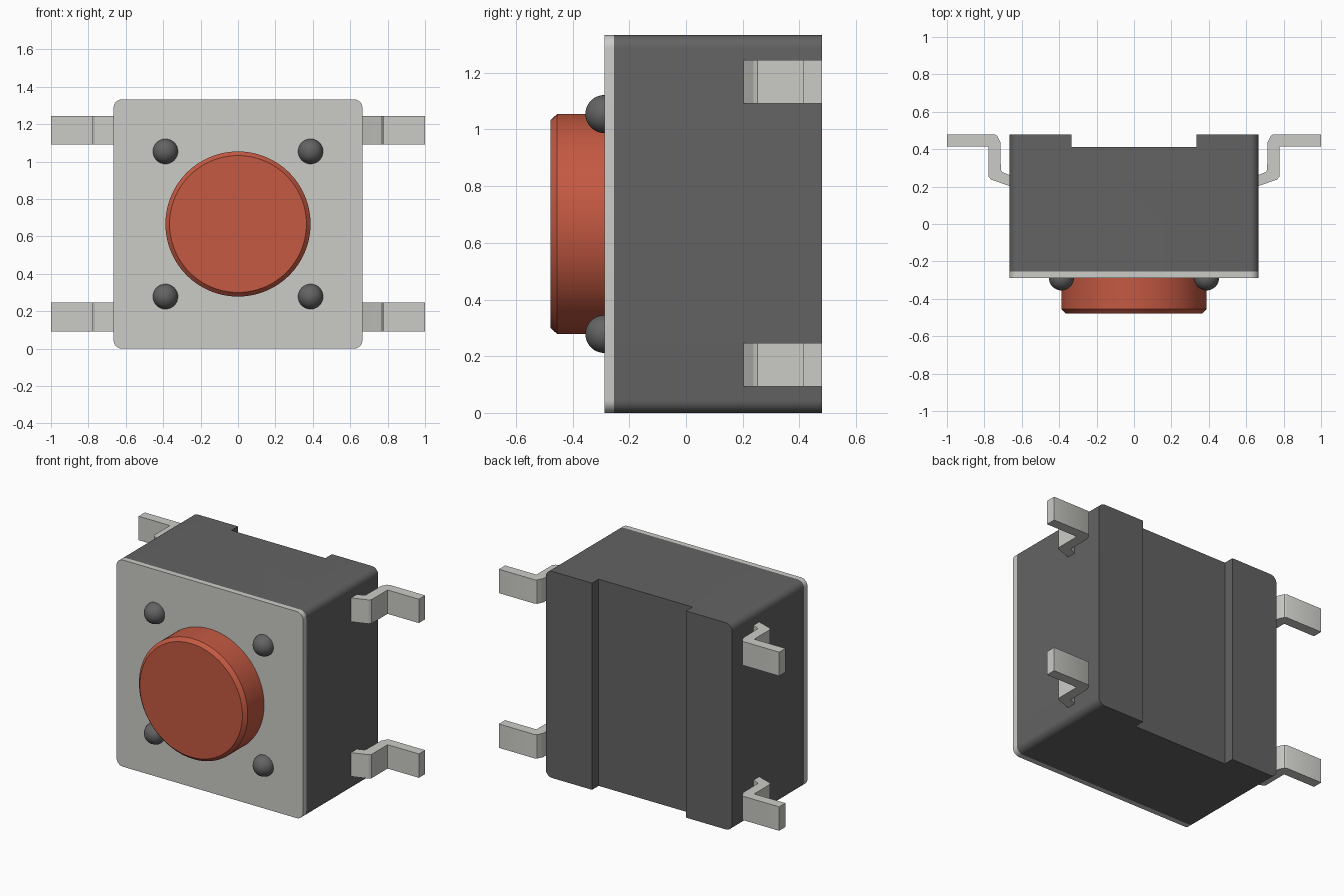
import bpy, bmesh, math

if "Cube" in bpy.data.objects:
    bpy.data.objects.remove(bpy.data.objects["Cube"])

W, H = 0.665, 1.333          # half width, height of housing
MID = H / 2


def material(name, rgb):
    m = bpy.data.materials.new(name)
    m.diffuse_color = (*rgb, 1)
    m.use_nodes = True
    m.node_tree.nodes["Principled BSDF"].inputs["Base Color"].default_value = m.diffuse_color
    return m


DARK = material("dark_plastic", (0.125, 0.125, 0.125))
METAL = material("metal", (0.6, 0.6, 0.57))
RED = material("red_plastic", (0.55, 0.1, 0.055))


def finish(bm, name, mat):
    bmesh.ops.recalc_face_normals(bm, faces=bm.faces)
    me = bpy.data.meshes.new(name)
    bm.to_mesh(me)
    bm.free()
    me.materials.append(mat)
    ob = bpy.data.objects.new(name, me)
    bpy.context.collection.objects.link(ob)
    bpy.ops.object.select_all(action='DESELECT')
    ob.select_set(True)
    bpy.context.view_layer.objects.active = ob
    bpy.ops.object.shade_smooth_by_angle(angle=math.radians(30))
    return ob


def extrude_z(profile, z0, z1):
    """Solid from an (x, y) outline between two heights."""
    bm = bmesh.new()
    face = bm.faces.new([bm.verts.new((x, y, z0)) for x, y in profile])
    geom = bmesh.ops.extrude_face_region(bm, geom=[face], use_keep_orig=True)["geom"]
    bmesh.ops.translate(bm, vec=(0, 0, z1 - z0),
                        verts=[g for g in geom if isinstance(g, bmesh.types.BMVert)])
    return bm


def round_corners(bm, radius):
    """Bevel the outer edges that run front to back."""
    edges = [e for e in bm.edges
             if all(abs(abs(v.co.x) - W) < 1e-4 for v in e.verts)
             and abs(e.verts[0].co.y - e.verts[1].co.y) > 1e-3]
    bmesh.ops.bevel(bm, geom=edges, offset=radius, segments=8, profile=0.5, affect='EDGES')
    return bm


def lathe_y(profile, cx, cz, steps):
    """Revolve (radius, y) points about a front-to-back axis; last point closes on the axis."""
    bm = bmesh.new()
    rings = []
    for r, y in profile:
        if r < 1e-5:
            rings.append([bm.verts.new((cx, y, cz))])
            continue
        rings.append([bm.verts.new((cx + r * math.cos(2 * math.pi * i / steps), y,
                                    cz + r * math.sin(2 * math.pi * i / steps)))
                      for i in range(steps)])
    for a, b in zip(rings, rings[1:]):
        for i in range(steps):
            j = (i + 1) % steps
            bm.faces.new((a[i], a[j], b[0]) if len(b) == 1 else (a[i], a[j], b[j], b[i]))
    bm.faces.new(rings[0])
    if len(rings[-1]) > 1:
        bm.faces.new(rings[-1])
    return bm


# Housing with a wide groove across the back
body = [(-W, -0.254), (W, -0.254), (W, 0.479), (0.335, 0.479),
        (0.335, 0.412), (-0.335, 0.412), (-0.335, 0.479), (-W, 0.479)]
finish(round_corners(extrude_z(body, 0, H), 0.045), "housing", DARK)

# Front cover plate
plate = [(-W, -0.288), (W, -0.288), (W, -0.254), (-W, -0.254)]
finish(round_corners(extrude_z(plate, 0, H), 0.045), "cover_plate", METAL)

# Push button with chamfered rim
finish(lathe_y([(0.388, -0.27), (0.388, -0.455), (0.366, -0.478)], 0, MID, 96),
       "push_button", RED)

# Four domed rivets
R = 0.067
dome = [(R, -0.27)] + [(R * math.cos(t * math.pi / 20), -0.288 - R * math.sin(t * math.pi / 20))
                       for t in range(10)] + [(0, -0.288 - R)]
for sx, side in ((-1, "left"), (1, "right")):
    for sz, level in ((-1, "lower"), (1, "upper")):
        finish(lathe_y(dome, sx * 0.388, MID + sz * 0.388, 32), f"rivet_{level}_{side}", DARK)

# Bent terminals, mirrored to both sides
pin = [(0.64, 0.193), (W, 0.203), (0.765, 0.238), (0.777, 0.252), (0.777, 0.415), (1.0, 0.415),
       (1.0, 0.479), (0.745, 0.479), (0.732, 0.472), (0.714, 0.437),
       (0.712, 0.288), (0.704, 0.277), (W, 0.262), (0.64, 0.253)]
for z, level in ((0.17, "lower"), (H - 0.165, "upper")):
    ob = finish(extrude_z(pin, z - 0.077, z + 0.077), f"terminals_{level}", METAL)
    ob.modifiers.new("mirror", 'MIRROR').use_axis = (True, False, False)
